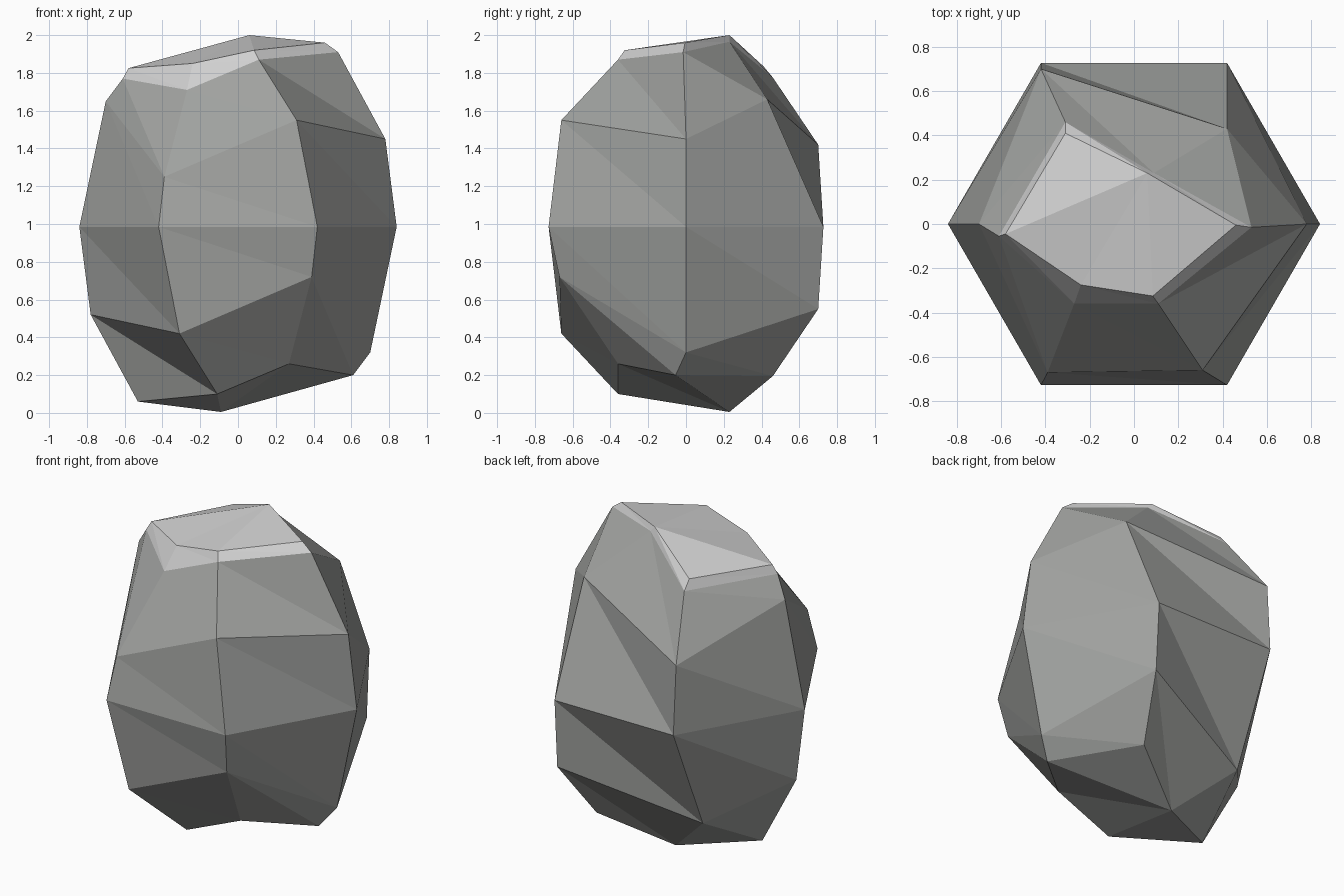
import bpy, bmesh, math

if "Cube" in bpy.data.objects:
    bpy.data.objects.remove(bpy.data.objects["Cube"])

MID = 0.985  # height of the widest ring; the body is twisted-symmetric about it


def material(name, rgb):
    m = bpy.data.materials.new(name)
    m.diffuse_color = (*rgb, 1.0)
    m.use_nodes = True
    m.node_tree.nodes["Principled BSDF"].inputs["Base Color"].default_value = m.diffuse_color
    return m


# Rings of six corners, counter-clockwise from +x
middle = [(0.84 * math.cos(math.radians(60 * k)),
           0.84 * math.sin(math.radians(60 * k)), MID) for k in range(6)]
shoulder = [(.78, 0, 1.45), (.42, .43, 1.66), (-.42, .70, 1.42),
            (-.70, 0, 1.65), (-.39, -.67, 1.25), (.31, -.66, 1.55)]
rim = [(.53, -.015, 1.91), (.09, .23, 1.965), (-.31, .46, 1.775),
       (-.61, -.055, 1.77), (-.27, -.36, 1.71), (.11, -.36, 1.87)]
cap = [(.46, -.005, 1.96), (.06, .23, 2.0), (-.31, .41, 1.835),
       (-.58, -.045, 1.825), (-.24, -.275, 1.85), (.085, -.325, 1.92)]


def half_turn(ring):
    """Lower ring: the upper one turned 180 degrees about the y axis."""
    return [(-x, y, max(0, 2 * MID - z))
            for x, y, z in (ring[(3 - k) % 6] for k in range(6))]


bm = bmesh.new()
rings = [[bm.verts.new(p) for p in ring] for ring in
         (half_turn(rim), half_turn(shoulder), middle, shoulder, rim, cap)]


def face(verts, mat):
    bm.faces.new(verts).material_index = mat


# Side bands, each quad split along the same diagonal; the last band is the pale edge
for b, (low, high) in enumerate(zip(rings, rings[1:])):
    mat = 1 if b == 4 else 0
    for i in range(6):
        j = (i + 1) % 6
        face((low[i], low[j], high[i]), mat)
        face((low[j], high[j], high[i]), mat)

# Pale top and grey underside as fans
top, bottom = rings[-1], rings[0]
for n in range(1, 5):
    face((top[1], top[(1 + n) % 6], top[(2 + n) % 6]), 1)
    face((bottom[2], bottom[(3 + n) % 6], bottom[(2 + n) % 6]), 0)

mesh = bpy.data.meshes.new("rock")
bm.to_mesh(mesh)
bm.free()
mesh.materials.append(material("stone grey", (.355, .362, .35)))
mesh.materials.append(material("pale stone top", (.63, .63, .63)))
rock = bpy.data.objects.new("rock", mesh)
bpy.context.collection.objects.link(rock)
